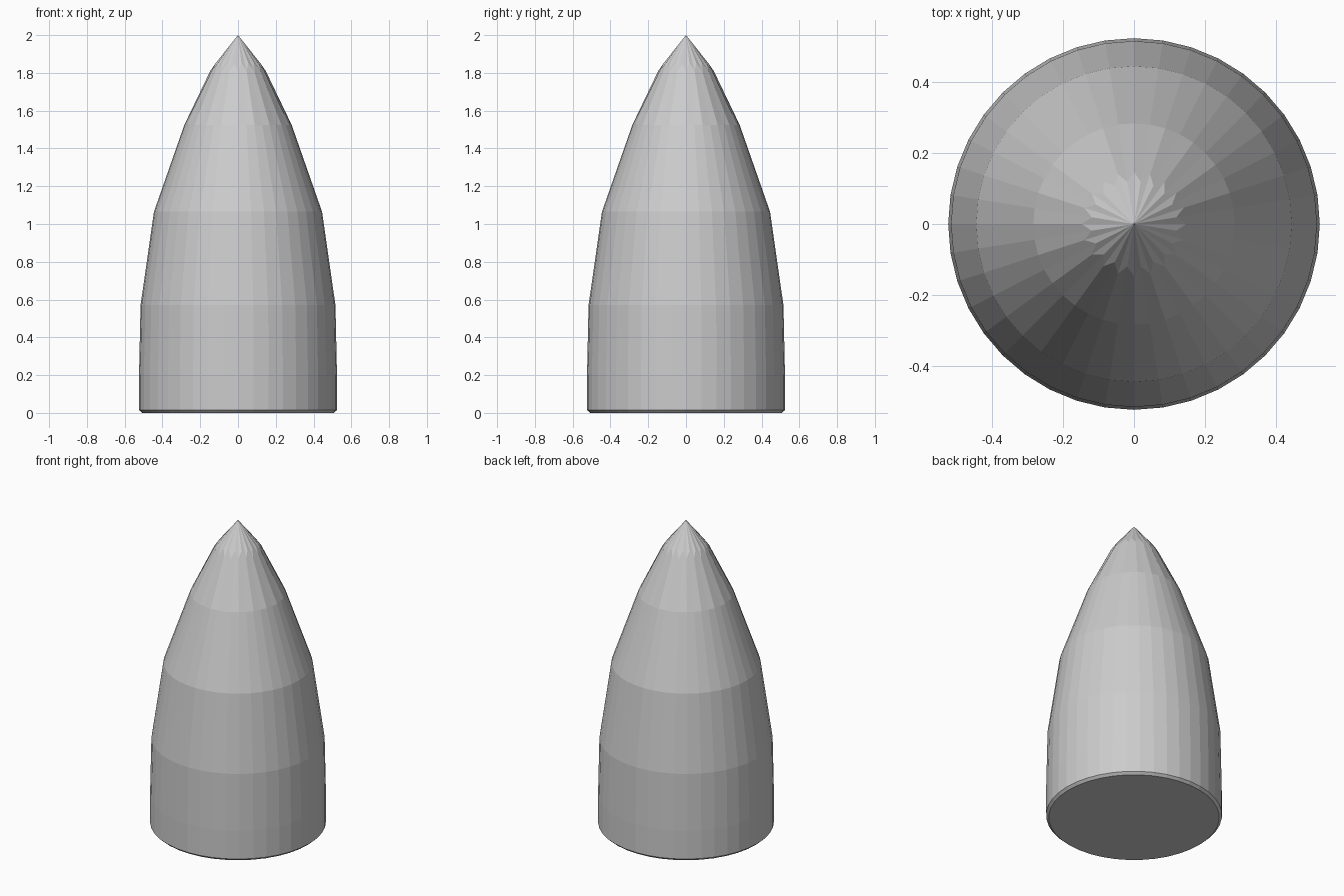
import bpy, bmesh
from math import cos, sin, pi

if "Cube" in bpy.data.objects:
    bpy.data.objects.remove(bpy.data.objects["Cube"])

SIDES = 40
# Side profile (radius, height) from base rim to the nose
PROFILE = [(0.508, 0.0), (0.524, 0.015), (0.524, 0.2), (0.516, 0.57),
           (0.445, 1.065), (0.284, 1.525)]

bm = bmesh.new()


def ring(points):
    """Ring of vertices, cycling through the given (radius, height) pairs."""
    verts = []
    for i in range(SIDES):
        r, z = points[i % len(points)]
        a = 2 * pi * i / SIDES
        verts.append(bm.verts.new((r * cos(a), r * sin(a), z)))
    return verts


# Body rings, then a zigzag ring under the tip
rings = [ring([p]) for p in PROFILE]
rings.append(ring([(0.147, 1.81), (0.121, 1.85)]))

# Walls
for low, high in zip(rings, rings[1:]):
    for i in range(SIDES):
        j = (i + 1) % SIDES
        bm.faces.new((low[i], low[j], high[j], high[i]))

# Pointed tip and flat base
tip = bm.verts.new((0, 0, 2))
for i in range(SIDES):
    bm.faces.new((rings[-1][i], rings[-1][(i + 1) % SIDES], tip))
bm.faces.new(rings[0][::-1])

mesh = bpy.data.meshes.new("pointed_body")
bm.to_mesh(mesh)
bm.free()
bpy.context.collection.objects.link(bpy.data.objects.new("pointed_body", mesh))
